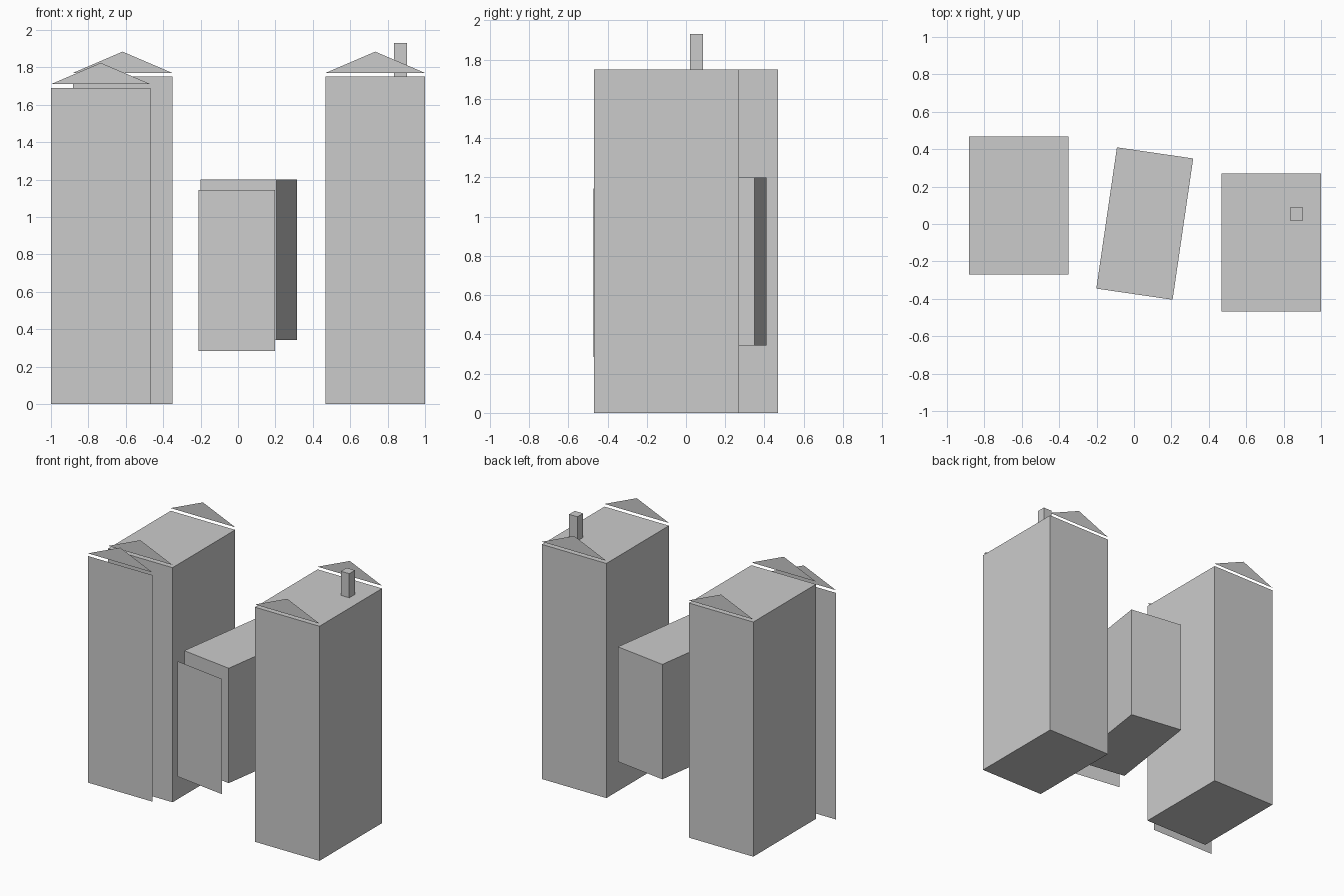
import bpy
from math import radians
from mathutils import Matrix

if "Cube" in bpy.data.objects:
    bpy.data.objects.remove(bpy.data.objects["Cube"])


def mesh_object(name, verts, faces, place=Matrix()):
    mesh = bpy.data.meshes.new(name)
    mesh.from_pydata(verts, [], faces)
    obj = bpy.data.objects.new(name, mesh)
    obj.matrix_world = place
    bpy.context.collection.objects.link(obj)
    return obj


def box(name, x0, x1, y0, y1, z0, z1, place=Matrix()):
    verts = [(x, y, z) for z in (z0, z1)
             for x, y in ((x0, y0), (x1, y0), (x1, y1), (x0, y1))]
    sides = [(i, (i + 1) % 4, (i + 1) % 4 + 4, i + 4) for i in range(4)]
    return mesh_object(name, verts, [(3, 2, 1, 0), (4, 5, 6, 7)] + sides, place)


def panel(name, x0, x1, y, z0, z1, place=Matrix()):
    verts = [(x0, y, z0), (x1, y, z0), (x1, y, z1), (x0, y, z1)]
    return mesh_object(name, verts, [(0, 1, 2, 3)], place)


def gable(name, x0, x1, y, z):
    verts = [(x0, y, z), (x1, y, z), ((x0 + x1) / 2, y, z + GABLE_RISE)]
    return mesh_object(name, verts, [(0, 1, 2)])


WIDTH, DEPTH, HEIGHT = 0.532, 0.738, 1.75
GABLE_RISE, GAP = 0.114, 0.02

# Two towers, each with a floating gable at front and back
for side, x, y in (("left", -0.883, -0.27), ("right", 0.468, -0.468)):
    box(f"{side}_tower", x, x + WIDTH, y, y + DEPTH, 0, HEIGHT)
    gable(f"{side}_front_gable", x, x + WIDTH, y, HEIGHT + GAP)
    gable(f"{side}_back_gable", x, x + WIDTH, y + DEPTH, HEIGHT + GAP)

# Thin facade and gable standing in front of the left tower
panel("left_facade", -1, -1 + WIDTH, -0.34, 0, 1.69)
gable("left_facade_gable", -1, -1 + WIDTH, -0.34, 1.69 + GAP)

# Turned connecting block with its offset front panel
turn = Matrix.Translation((0.0575, 0.0025, 0)) @ Matrix.Rotation(radians(-8.3), 4, "Z")
box("connecting_block", -0.206, 0.206, -0.3815, 0.3815, 0.343, 1.2, turn)
panel("connecting_front_panel", -0.206, 0.206, -0.449, 0.284, 1.144, turn)

# Chimney on the right tower
box("chimney", 0.835, 0.904, 0.02, 0.087, HEIGHT, 1.93)
